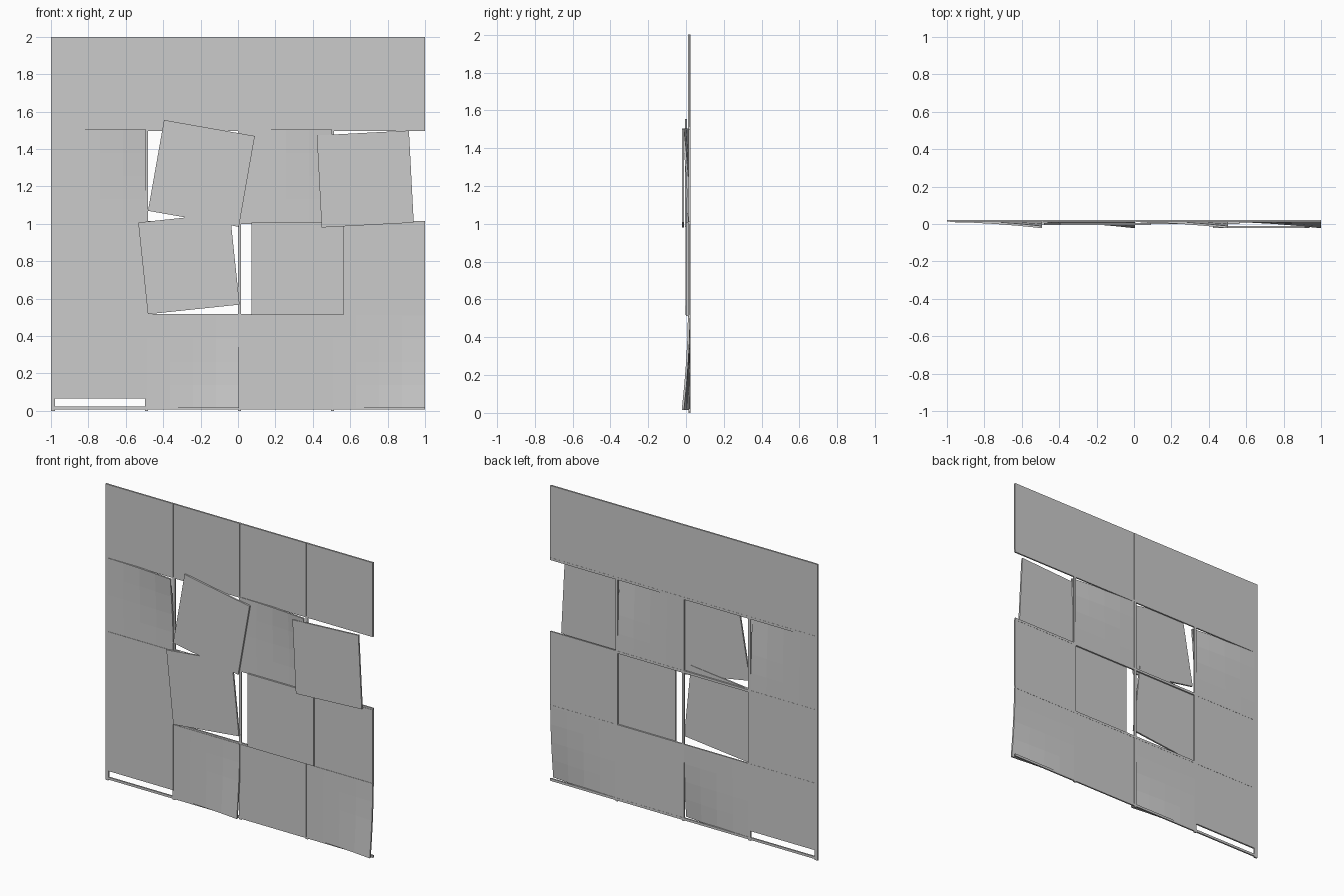
import bpy, bmesh, math
from mathutils import Matrix

if "Cube" in bpy.data.objects:
    bpy.data.objects.remove(bpy.data.objects["Cube"])

S, STEP, N = 0.493, 0.497, 4      # tile size, spacing, tiles per side
FRONT, BACK = 0.010, 0.0215       # resting tile depth range


def link(bm, name):
    me = bpy.data.meshes.new(name)
    bmesh.ops.recalc_face_normals(bm, faces=bm.faces)
    bm.to_mesh(me)
    bm.free()
    ob = bpy.data.objects.new(name, me)
    bpy.context.collection.objects.link(ob)
    return ob


def box(name, x0, x1, y0, y1, z0, z1):
    bm = bmesh.new()
    m = Matrix.Translation(((x0 + x1) / 2, (y0 + y1) / 2, (z0 + z1) / 2))
    bmesh.ops.create_cube(bm, size=1, matrix=m @ Matrix.Diagonal((x1 - x0, y1 - y0, z1 - z0, 1)))
    return link(bm, name)


def centre(col, row):
    return 1 - S / 2 - STEP * (N - 1 - col), 2 - S / 2 - STEP * (N - 1 - row)


def tile(col, row, dx=0, dz=0, y=FRONT, rot=0):
    x, z = centre(col, row)
    h = S / 2
    ob = box(f"tile_{col}_{row}", -h, h, 0, BACK - FRONT, -h, h)
    ob.location = (x + dx, y, z + dz)
    ob.rotation_euler = (0, -math.radians(rot), 0)


def bent_tile(col, row, up):
    # 4x4 sheet with one right-hand corner curling forward
    x, z = centre(col, row)
    bm = bmesh.new()
    bmesh.ops.create_grid(bm, x_segments=4, y_segments=4, size=S / 2,
                          matrix=Matrix.Rotation(math.pi / 2, 4, 'X'))
    for v in bm.verts:
        u = v.co.x / S + 0.5
        w = 0.5 + up * v.co.z / S
        v.co.y = -0.0325 * max(0, u * w) ** 1.7
    ext = bmesh.ops.extrude_face_region(bm, geom=bm.faces[:], use_keep_orig=True)
    for g in ext['geom']:
        if isinstance(g, bmesh.types.BMVert):
            g.co.y += BACK - FRONT
    ob = link(bm, f"bent_tile_{col}_{row}")
    ob.location = (x, FRONT, z)


# Support bars to the left of each column and below each row
for i in range(N):
    cx, cz = centre(i, i)
    bx, bz = cx - STEP / 2, cz - STEP / 2
    wide = 0.008
    left = -1 if i == 0 else bx - wide
    box(f"vertical_bar_{i}", left, bx + wide, 0.0125, 0.0225, 0, 2)
    box(f"horizontal_bar_{i}", -1, 1, 0.0125, 0.0225, bz - wide, bz + wide)

# Tiles that curl, slide or hang askew
bent = {(0, 2): 1, (2, 2): 1, (1, 0): -1, (3, 0): -1}
moved = {
    (0, 0): dict(dz=0.049),
    (2, 1): dict(dx=0.061, y=0.001),
    (1, 1): dict(dx=-0.022, dz=0.028, y=-0.003, rot=6),
    (1, 2): dict(dx=0.045, dz=0.013, y=-0.006, rot=-10),
    (3, 2): dict(dx=-0.073, dz=-0.017, y=-0.021, rot=3),
}
for c in range(N):
    for r in range(N):
        if (c, r) in bent:
            bent_tile(c, r, bent[c, r])
        else:
            tile(c, r, **moved.get((c, r), {}))
